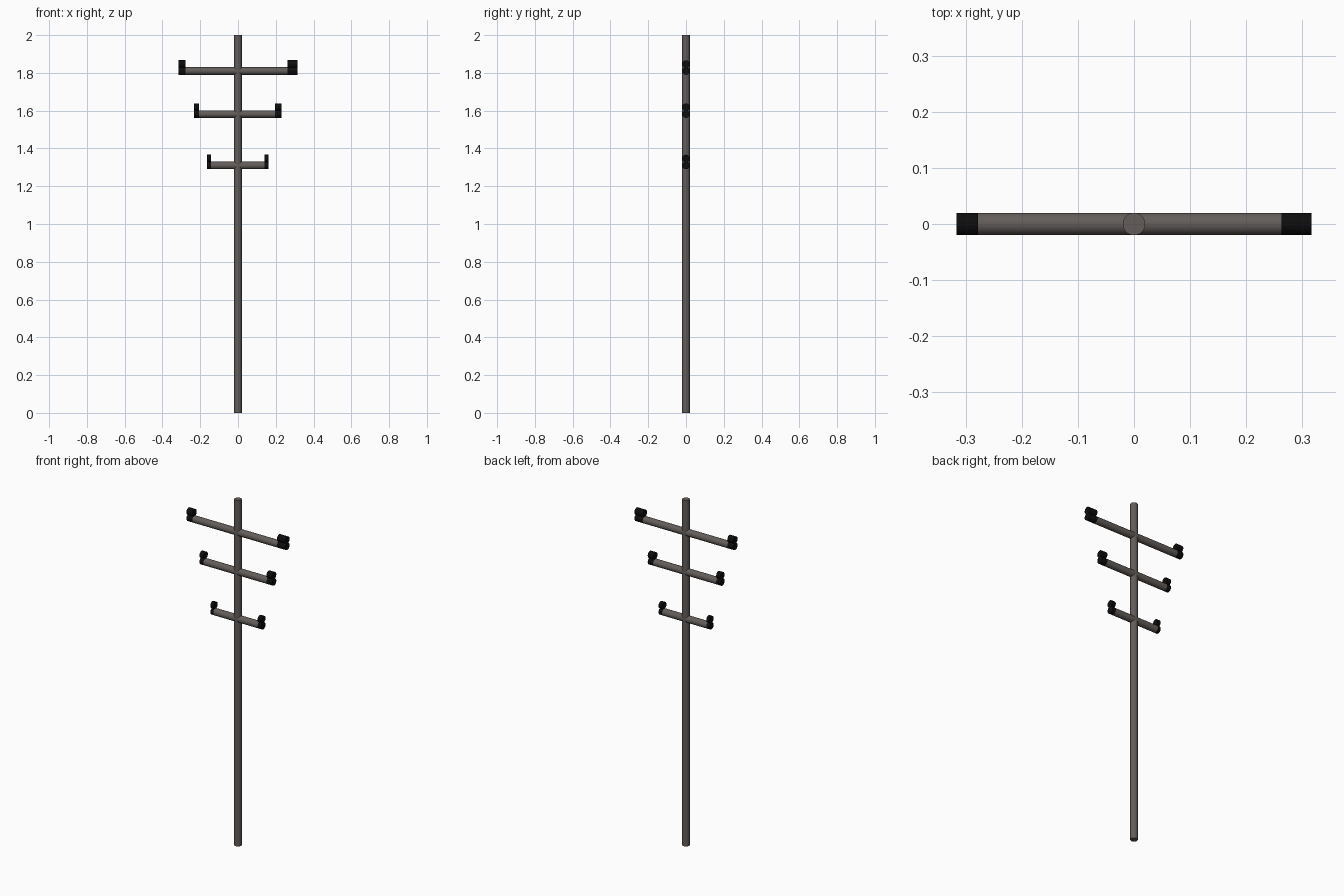
import bpy, math

if "Cube" in bpy.data.objects:
    bpy.data.objects.remove(bpy.data.objects["Cube"])

R = 0.02  # shared tube radius


def material(name, rgb):
    m = bpy.data.materials.new(name)
    m.diffuse_color = (*rgb, 1)
    m.use_nodes = True
    m.node_tree.nodes["Principled BSDF"].inputs["Base Color"].default_value = m.diffuse_color
    return m


metal = material("weathered_brown_grey", (0.125, 0.110, 0.102))
black = material("black_rubber", (0.004, 0.004, 0.004))


def tube(name, mat, start, end, z, along_x=True):
    """Capped tube along x at height z, or standing along z."""
    mid = (start + end) / 2
    bpy.ops.mesh.primitive_cylinder_add(
        vertices=32, radius=R, depth=end - start,
        location=(mid, 0, z) if along_x else (0, 0, mid),
        rotation=(0, math.pi / 2, 0) if along_x else (0, 0, 0))
    ob = bpy.context.object
    ob.name = name
    ob.data.materials.append(mat)
    bpy.ops.object.shade_smooth_by_angle(angle=math.radians(40))


# Upright post
tube("post", metal, 0, 2, 0, along_x=False)

# Crossarms: label, height, left outer/inner, right inner/outer
arms = [
    ("upper", 1.81, -0.316, -0.278, 0.263, 0.316),
    ("middle", 1.582, -0.233, -0.207, 0.196, 0.231),
    ("lower", 1.31, -0.163, -0.144, 0.139, 0.162),
]
for label, z, lo, li, ri, ro in arms:
    tube(label + "_crossarm", metal, li, ri, z)
    # End caps: a sleeve in line with the arm and a stop stacked on it
    for side, a, b in (("left", lo, li), ("right", ri, ro)):
        tube(f"{label}_{side}_end_cap", black, a, b, z)
        tube(f"{label}_{side}_end_stop", black, a, b, z + 0.037)
